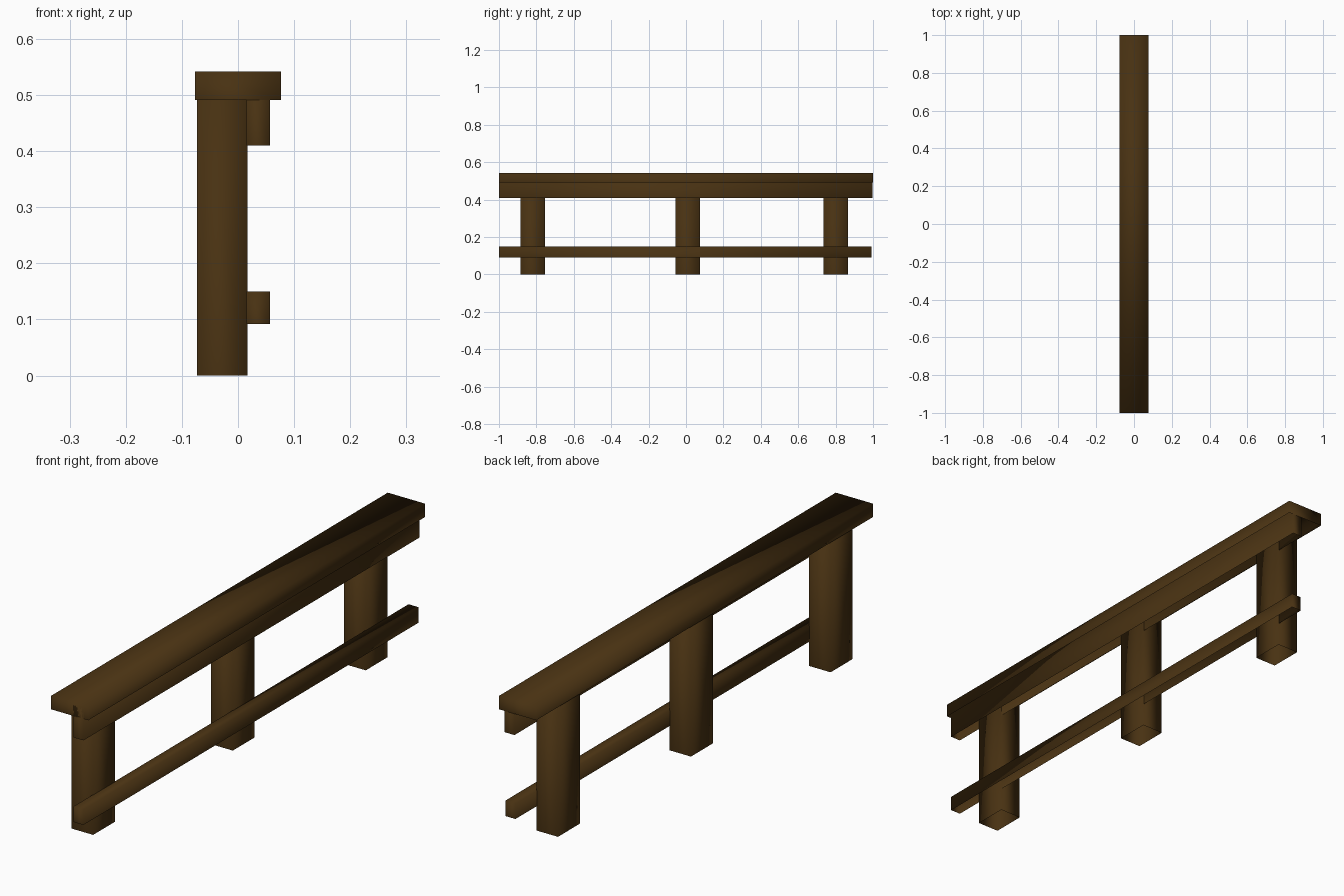
import bpy
import bmesh

if "Cube" in bpy.data.objects:
    bpy.data.objects.remove(bpy.data.objects["Cube"])

wood = bpy.data.materials.new("dark brown wood")
wood.diffuse_color = (0.065, 0.031, 0.006, 1)
wood.use_nodes = True
wood.node_tree.nodes["Principled BSDF"].inputs["Base Color"].default_value = wood.diffuse_color


def open_box(name, x, y, z):
    """Soft-shaded box with no underside, spanning the given ranges."""
    bm = bmesh.new()
    bmesh.ops.create_cube(bm, size=1)
    for v in bm.verts:
        v.co = [r[0] if c < 0 else r[1] for c, r in zip(v.co, (x, y, z))]
    bm.normal_update()
    bottom = [f for f in bm.faces if f.normal.z < -0.5]
    bmesh.ops.delete(bm, geom=bottom, context='FACES_ONLY')
    for f in bm.faces:
        f.smooth = True
    mesh = bpy.data.meshes.new(name)
    bm.to_mesh(mesh)
    bm.free()
    mesh.materials.append(wood)
    obj = bpy.data.objects.new(name, mesh)
    bpy.context.collection.objects.link(obj)
    return obj


# Flat cap board along the top
open_box("top_board", (-0.077, 0.077), (-1, 1), (0.491, 0.542))

# Three posts, tops tucked into the cap
for i, y in enumerate((-0.82, 0.01, 0.80)):
    open_box(f"post_{i + 1}", (-0.073, 0.017), (y - 0.065, y + 0.065), (0, 0.53))

# Rails on the right side, slightly let into the posts
open_box("upper_rail", (0.015, 0.057), (-1, 0.998), (0.41, 0.53))
open_box("lower_rail", (0.015, 0.057), (-1, 0.992), (0.092, 0.15))
